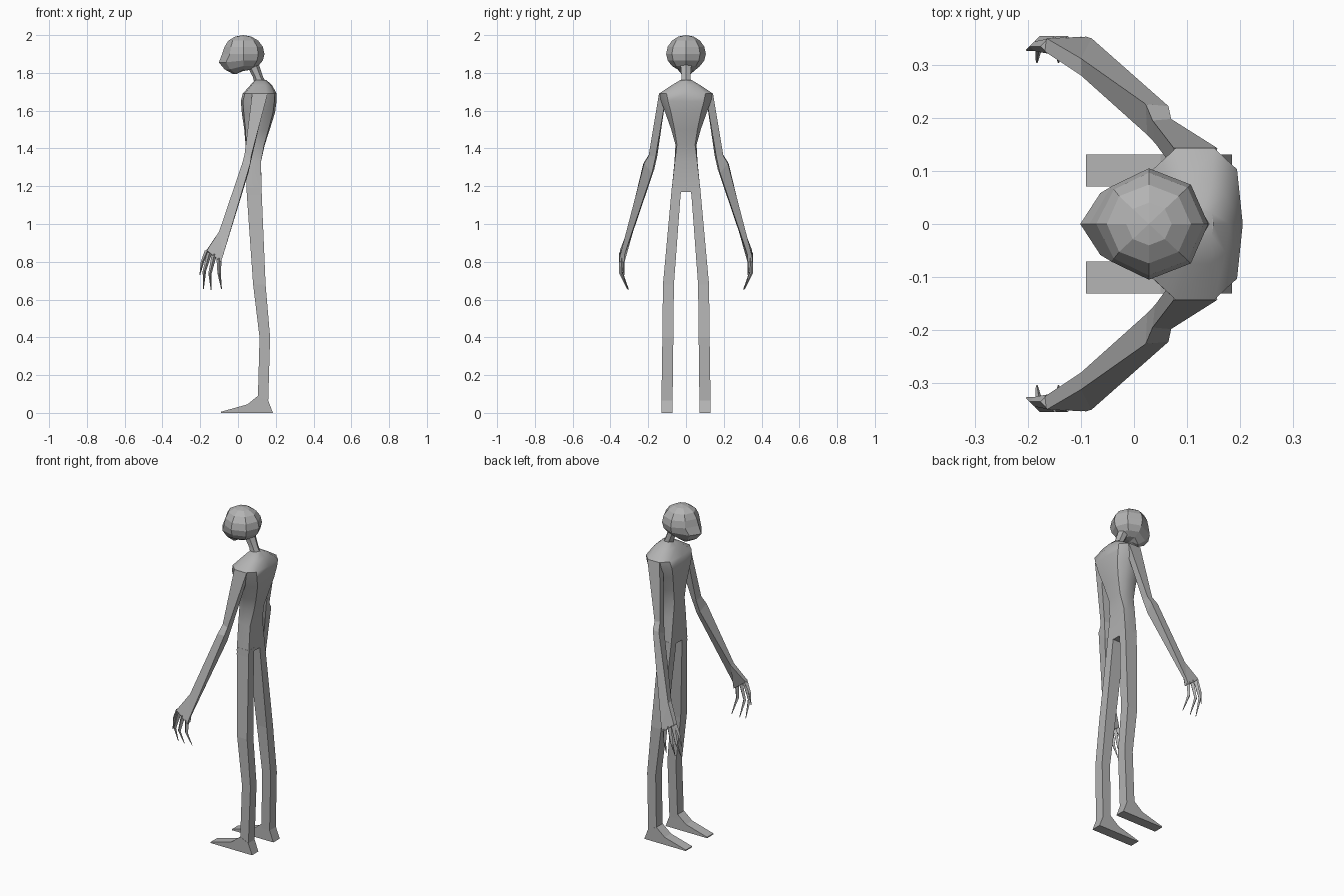
import bpy, bmesh, math
from mathutils import Vector

if "Cube" in bpy.data.objects:
    bpy.data.objects.remove(bpy.data.objects["Cube"], do_unlink=True)

grey = bpy.data.materials.new("plain grey")
grey.use_nodes = True
GREY = (0.45, 0.45, 0.45, 1)
grey.diffuse_color = GREY
grey.node_tree.nodes["Principled BSDF"].inputs["Base Color"].default_value = GREY


def finish(bm, name, smooth=None):
    bmesh.ops.recalc_face_normals(bm, faces=bm.faces)
    mesh = bpy.data.meshes.new(name)
    bm.to_mesh(mesh)
    bm.free()
    mesh.materials.append(grey)
    obj = bpy.data.objects.new(name, mesh)
    bpy.context.collection.objects.link(obj)
    if smooth:
        bpy.ops.object.select_all(action="DESELECT")
        obj.select_set(True)
        bpy.context.view_layer.objects.active = obj
        bpy.ops.object.shade_smooth_by_angle(angle=math.radians(smooth))
    return obj


def loft(name, rings, smooth=None, side=1):
    """Skin a row of equal rings and close both ends; side=-1 mirrors in y."""
    bm = bmesh.new()
    rows = [[bm.verts.new((x, y * side, z)) for x, y, z in ring] for ring in rings]
    n = len(rows[0])
    for a, b in zip(rows, rows[1:]):
        for i in range(n):
            j = (i + 1) % n
            bm.faces.new((a[i], a[j], b[j], b[i]))
    bm.faces.new(rows[0])
    bm.faces.new(rows[-1])
    return finish(bm, name, smooth)


def tapered_ring(centre, radius, sides=4):
    x, y, z = centre
    return [(x + radius * math.cos(math.tau * i / sides),
             y + radius * math.sin(math.tau * i / sides), z) for i in range(sides)]


# Torso: squared at the hips, rounded at the chest
def torso_ring(z, front, back, half_width, roundness):
    cx, hx = (front + back) / 2, (back - front) / 2
    a, b = 1 - 0.12 * roundness, 1 - 0.28 * roundness
    half = [(1, 0), (a, b), (0.4, 1), (-0.4, 1), (-a, b), (-1, 0)]
    full = half + [(u, -v) for u, v in half[-2:0:-1]]
    return [(cx + u * hx, v * half_width, z) for u, v in full]


loft("torso", [torso_ring(*r) for r in (
    (1.17, 0.045, 0.125, 0.077, 0),
    (1.33, 0.043, 0.122, 0.061, 0.1),
    (1.42, 0.04, 0.142, 0.056, 0.5),
    (1.50, 0.033, 0.168, 0.078, 0.8),
    (1.59, 0.02, 0.196, 0.11, 1),
    (1.65, 0.015, 0.204, 0.132, 1),
    (1.69, 0.025, 0.205, 0.143, 1),
    (1.735, 0.065, 0.18, 0.075, 1),
    (1.762, 0.09, 0.15, 0.03, 1))], smooth=40)

# Neck
loft("neck", [tapered_ring(c, r, 6) for c, r in (
    ((0.125, 0, 1.73), 0.034),
    ((0.105, 0, 1.78), 0.027),
    ((0.075, 0, 1.85), 0.034))], smooth=30)

# Head: faceted ball with a jaw pulled forward and shallow eye sockets
bm = bmesh.new()
bmesh.ops.create_uvsphere(bm, u_segments=8, v_segments=8, radius=1)
for v in bm.verts:
    x, y, z = v.co
    if z < -0.1:
        v.co.z *= 1.15 if x < -0.1 else 0.9
        if x < -0.1:
            v.co.x *= 1.25
            v.co.y *= 0.85
    elif z < 0.5 and -0.8 < x < -0.5:
        v.co.x *= 0.9
        v.co.y *= 0.95
    elif 0.3 < z < 0.5 and x < -0.8:
        v.co.x *= 0.96
    v.co = Vector((0.028 + 0.112 * v.co.x, 0.105 * v.co.y, 1.9 + 0.1 * v.co.z))
finish(bm, "head")


# Limbs, made once for each side
def leg_ring(z, front, back, inner, outer):
    return [(front, inner, z), (back, inner, z), (back, outer, z), (front, outer, z)]


FOOT = [(0.105, 0.09), (0.05, 0.045), (-0.09, 0.006), (-0.09, 0),
        (0.185, 0), (0.16, 0.065)]

ARM = [  # corners: front inner, back inner, back outer, front outer
    [(0.075, 0.105, 1.68), (0.15, 0.105, 1.68), (0.157, 0.143, 1.69), (0.075, 0.143, 1.69)],
    [(0.04, 0.152, 1.36), (0.075, 0.16, 1.36), (0.07, 0.198, 1.36), (0.035, 0.195, 1.37)],
    [(0.025, 0.168, 1.29), (0.055, 0.18, 1.27), (0.065, 0.222, 1.32), (0.022, 0.226, 1.32)],
    [(-0.1, 0.28, 0.96), (-0.082, 0.325, 0.84), (-0.08, 0.35, 0.83), (-0.1, 0.312, 0.96)],
    [(-0.168, 0.325, 0.86), (-0.088, 0.325, 0.8), (-0.09, 0.353, 0.8), (-0.165, 0.35, 0.86)]]

FINGERS = {  # base, middle joint and tip
    "thumb": ((-0.162, 0.335, 0.86), (-0.188, 0.335, 0.8), (-0.202, 0.328, 0.73)),
    "first_finger": ((-0.15, 0.34, 0.85), (-0.178, 0.345, 0.75), (-0.183, 0.305, 0.655)),
    "middle_finger": ((-0.125, 0.34, 0.84), (-0.148, 0.345, 0.74), (-0.142, 0.305, 0.65)),
    "last_finger": ((-0.1, 0.34, 0.82), (-0.1, 0.345, 0.74), (-0.087, 0.31, 0.655))}

for label, side in (("back", 1), ("front", -1)):
    loft(label + "_leg", [leg_ring(*r) for r in (
        (1.19, 0.045, 0.125, 0.024, 0.076),
        (1.15, 0.047, 0.126, 0.029, 0.079),
        (0.68, 0.08, 0.146, 0.064, 0.122),
        (0.40, 0.114, 0.17, 0.067, 0.125),
        (0.065, 0.105, 0.16, 0.071, 0.13))], side=side)
    loft(label + "_foot", [[(x, y, z) for x, z in FOOT] for y in (0.071, 0.131)], side=side)
    loft(label + "_arm", ARM, side=side)
    for finger, joints in FINGERS.items():
        loft(label + "_" + finger, [tapered_ring(c, r) for c, r in
             zip(joints, (0.014, 0.009, 0.002))], side=side)
